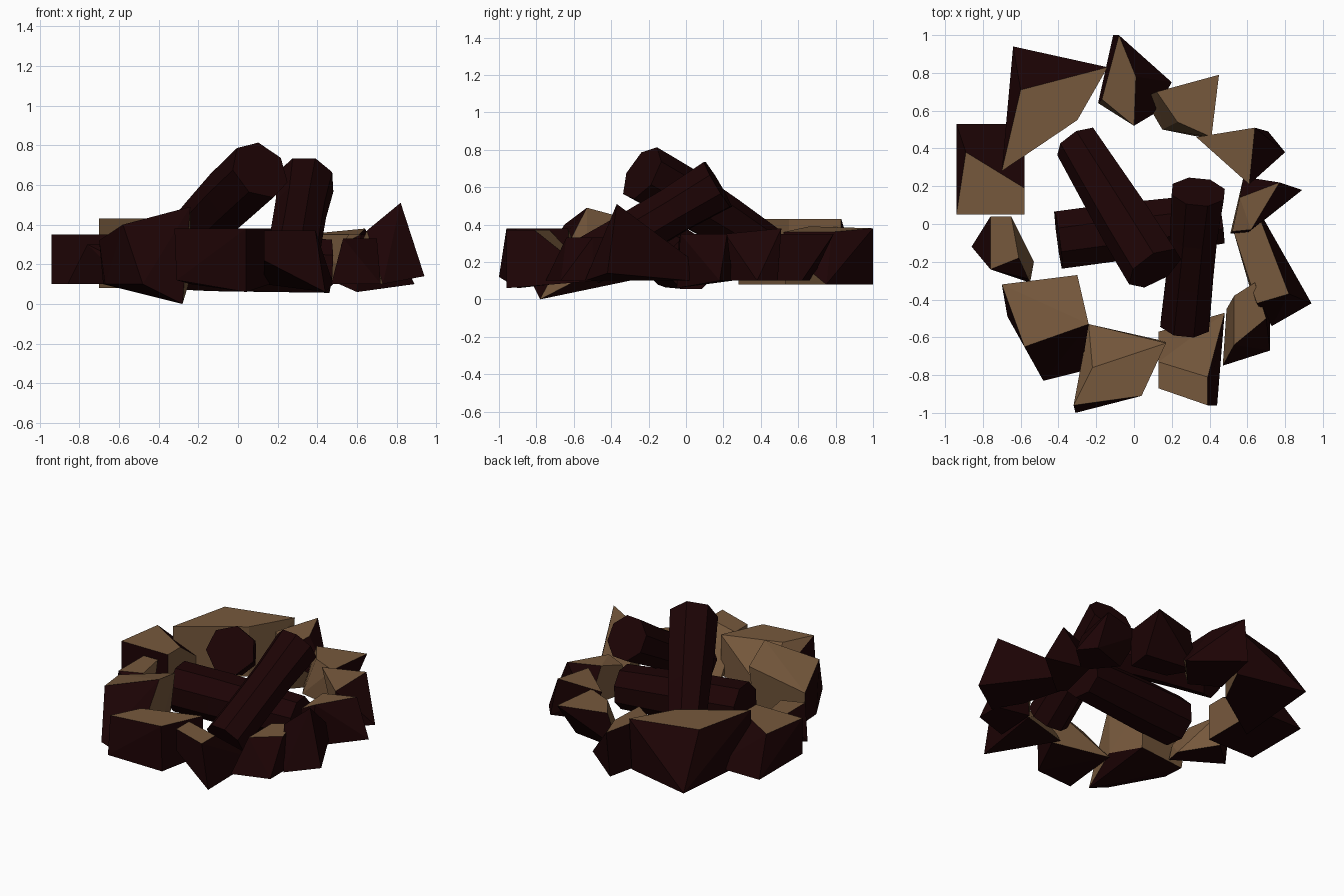
import bpy
import bmesh
import math
from mathutils import Vector

cube = bpy.data.objects.get("Cube")
if cube:
    bpy.data.objects.remove(cube, do_unlink=True)


def make_material(name, color):
    mat = bpy.data.materials.new(name)
    mat.use_nodes = True
    mat.diffuse_color = color
    mat.node_tree.nodes["Principled BSDF"].inputs["Base Color"].default_value = color
    return mat


charred = make_material("charred dark brown", (0.012, 0.001, 0.0014, 1))
sandy = make_material("sandy brown", (0.183, 0.099, 0.046, 1))


def finish(name, bm, materials):
    mesh = bpy.data.meshes.new(name)
    bm.to_mesh(mesh)
    bm.free()
    for mat in materials:
        mesh.materials.append(mat)
    obj = bpy.data.objects.new(name, mesh)
    bpy.context.collection.objects.link(obj)
    return obj


def stone(name, crown, base, top=0.35, bottom=0.1, flat=0.8):
    """Chipped block: hull of crown and base corners, sandy on top and inside."""
    bm = bmesh.new()
    for corners, level in ((crown, top), (base, bottom)):
        for corner in corners:
            height = corner[2] if len(corner) > 2 else level
            bm.verts.new((corner[0], corner[1], height))
    centre = sum((v.co for v in bm.verts), Vector()) / len(bm.verts)
    outward = Vector((centre.x, centre.y, 0)).normalized()
    hull = bmesh.ops.convex_hull(bm, input=bm.verts[:])
    unused = set(hull["geom_interior"]) | set(hull["geom_unused"])
    bmesh.ops.delete(bm, geom=[g for g in unused if isinstance(g, bmesh.types.BMVert)],
                     context="VERTS")
    bmesh.ops.dissolve_limit(bm, angle_limit=math.radians(4),
                             verts=bm.verts[:], edges=bm.edges[:])
    bmesh.ops.recalc_face_normals(bm, faces=bm.faces[:])
    bm.normal_update()
    for face in bm.faces:
        n = face.normal
        faces_fire = n.dot(outward) < -0.3 and n.z > -0.5
        face.material_index = 1 if n.z > flat or faces_fire else 0
    return finish(name, bm, (charred, sandy))


def log(name, start, end, radii, sides=8, arch=0.0):
    """Faceted log: rings of varying radius from start to end, with flat caps."""
    start, end = Vector(start), Vector(end)
    turn = (end - start).to_track_quat("Z", "Y")
    bm = bmesh.new()
    rings = []
    for i, radius in enumerate(radii):
        t = i / (len(radii) - 1)
        middle = start.lerp(end, t) + Vector((0, 0, arch * math.sin(math.pi * t)))
        ring = []
        for k in range(sides):
            a = math.tau * (k + 0.5) / sides
            ring.append(bm.verts.new(
                middle + turn @ Vector((radius * math.cos(a), radius * math.sin(a), 0))))
        rings.append(ring)
    for lower, upper in zip(rings, rings[1:]):
        for k in range(sides):
            m = (k + 1) % sides
            bm.faces.new((lower[k], lower[m], upper[m], upper[k]))
    bm.faces.new(rings[0][::-1])
    bm.faces.new(rings[-1])
    return finish(name, bm, (charred,))


# Ring of stones, front first
stone("front_left_stone",
      [(-.70, -.32, .32), (-.30, -.27, .42), (-.24, -.53, .49), (-.58, -.65, .40)],
      [(-.67, -.49), (-.48, -.83), (-.28, -.78, 0), (-.24, -.53, .13),
       (-.32, -.30), (-.68, -.34)])
stone("front_stone",
      [(-.22, -.76), (.17, -.63), (.04, -.91), (-.32, -.96)],
      [(-.24, -.53), (.16, -.62), (.04, -.90, .06), (-.31, -1, .12)], top=.38)
stone("front_right_stone",
      [(.13, -.73), (.39, -.81), (.39, -.96), (.13, -.87)],
      [(.13, -.57), (.48, -.47), (.44, -.96, .06), (.13, -.87, .22)], top=.37)
stone("right_front_stone",
      [(.53, -.38), (.64, -.31), (.70, -.50), (.53, -.64)],
      [(.47, -.75), (.72, -.67), (.72, -.50), (.49, -.45)], top=.33)
stone("right_peaked_stone",
      [(.82, -.37, .51), (.65, -.42, .37), (.67, .02, .22)],
      [(.53, -.05), (.69, .02), (.94, -.42, .14), (.73, -.54), (.62, -.36)])
stone("right_stone",
      [(.56, .14), (.77, .22), (.62, -.03), (.52, -.04, .30)],
      [(.51, -.05), (.60, -.05, .06), (.89, .18), (.58, .25)])
stone("right_back_stone",
      [(.33, .46), (.64, .51, .38), (.61, .21)],
      [(.45, .40), (.71, .49), (.80, .38), (.61, .21)])
stone("back_right_stone",
      [(.12, .70), (.45, .79), (.41, .46), (.23, .54)],
      [(.05, .67), (.15, .50), (.40, .45), (.42, .62)])
stone("back_stone",
      [(-.08, 1), (-.17, .66, .39), (0, .52, .36), (.01, .78, .36)],
      [(-.19, .64), (0, .53), (.10, .58, .22), (.20, .75), (-.11, 1)],
      top=.38, bottom=.08, flat=.57)
stone("back_left_stone",
      [(-.60, .71), (-.14, .83), (-.30, .55), (-.70, .28)],
      [(-.64, .94), (-.16, .83), (-.30, .55), (-.70, .28)], top=.43, bottom=.08)
stone("left_stone",
      [(-.89, .38), (-.58, .19), (-.58, .05), (-.94, .05)],
      [(-.94, .53), (-.58, .53), (-.58, .05), (-.94, .05)])
stone("left_small_stone",
      [(-.76, .04), (-.65, .04), (-.61, -.18), (-.56, -.29, .2), (-.76, -.24)],
      [(-.86, -.12), (-.53, -.20), (-.55, -.31), (-.68, .04)], top=.30)

# Stacked logs: one lying flat, two leaning across it
log("lying_log", (-.40, -.085, .23), (.46, .03, .19), (.165, .165, .155, .145))
log("tall_leaning_log", (-.30, .43, .27), (.11, -.235, .675), (.125, .14, .155, .16),
    sides=7, arch=0.01)
log("front_leaning_log", (.27, -.53, .2), (.34, .17, .615), (.14, .135, .135, .15))
